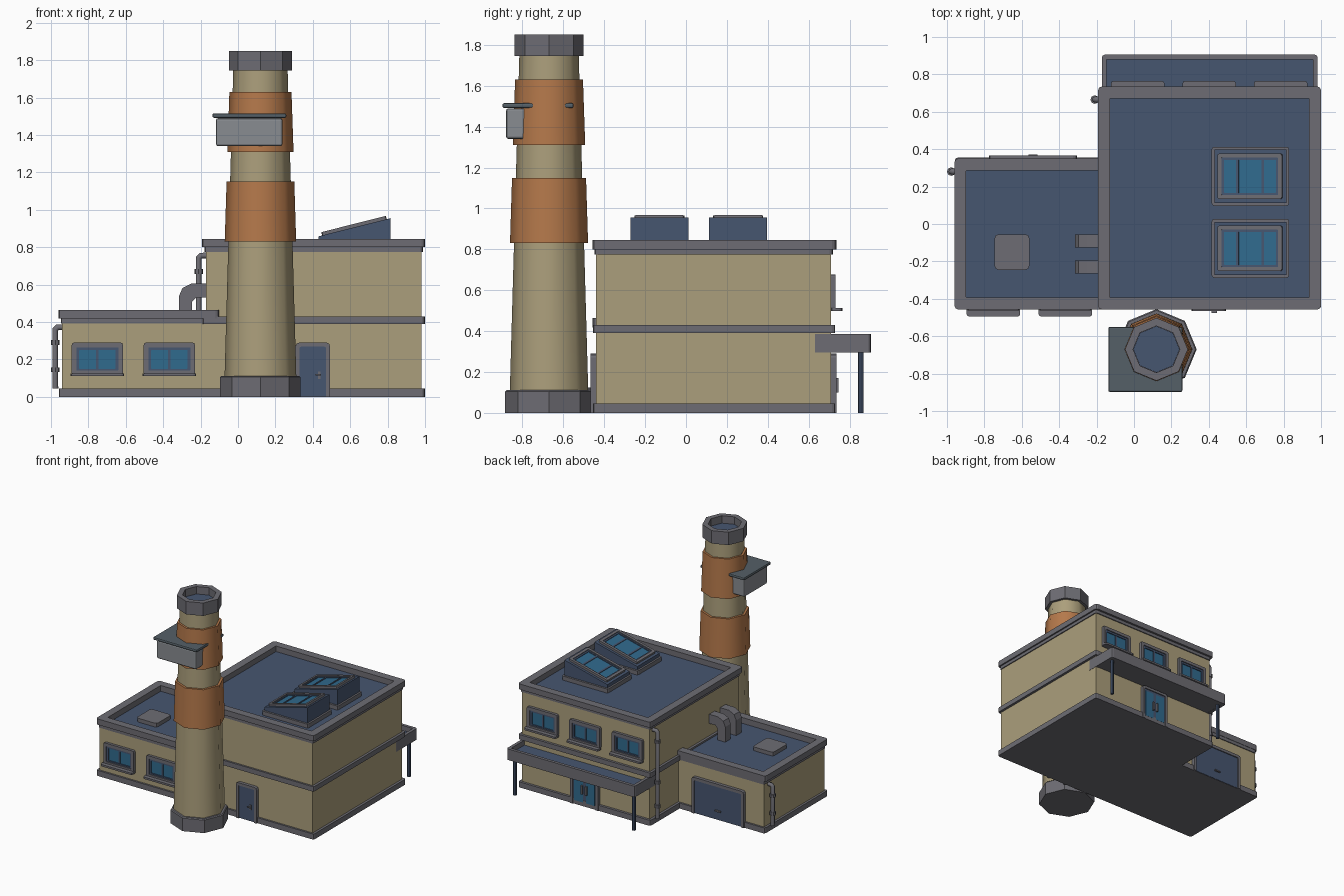
import bpy, bmesh, math
from mathutils import Matrix, Vector

if "Cube" in bpy.data.objects:
    bpy.data.objects.remove(bpy.data.objects["Cube"])


def material(name, col):
    m = bpy.data.materials.new(name)
    m.diffuse_color = (*col, 1)
    m.use_nodes = True
    m.node_tree.nodes["Principled BSDF"].inputs["Base Color"].default_value = m.diffuse_color
    return m


TAN = material("tan_wall", (.41, .345, .20))
GREY = material("grey_trim", (.155, .152, .172))
BLUE = material("dark_blue", (.062, .092, .16))
GLASS = material("glass_blue", (.03, .145, .27))
ORANGE = material("orange_band", (.46, .19, .07))
LIGHT = material("light_grey", (.25, .265, .285))
SLATE = material("slate", (.09, .115, .135))
I = Matrix()


def wall(x, y, z=0, back=False):
    """Local frame on a wall: u across, v up, w outwards."""
    s = -1 if back else 1
    return Matrix(((s, 0, 0, x), (0, 0, -s, y), (0, 1, 0, z), (0, 0, 0, 1)))


def finish(name, bm, mat, M=I, bevel=0):
    bmesh.ops.recalc_face_normals(bm, faces=bm.faces)
    bm.transform(M)
    me = bpy.data.meshes.new(name)
    bm.to_mesh(me)
    bm.free()
    me.materials.append(mat)
    ob = bpy.data.objects.new(name, me)
    bpy.context.collection.objects.link(ob)
    if bevel:
        b = ob.modifiers.new("bevel", 'BEVEL')
        b.width, b.segments = bevel, 2
    return ob


def rrect(u0, u1, v0, v1, c=0.0):
    """Rectangle outline, corners rounded by c."""
    if not c:
        return [(u0, v0), (u1, v0), (u1, v1), (u0, v1)]
    pts = []
    for u, v, a in ((u0 + c, v0 + c, 180), (u1 - c, v0 + c, 270), (u1 - c, v1 - c, 0), (u0 + c, v1 - c, 90)):
        for k in (0, 45, 90):
            t = math.radians(a + k)
            pts.append((u + c * math.cos(t), v + c * math.sin(t)))
    return pts


def prism(name, pts, w0, w1, mat, M=I, bevel=0):
    bm = bmesh.new()
    a, b = [[bm.verts.new((u, v, w)) for u, v in pts] for w in (w0, w1)]
    n = len(pts)
    bm.faces.new(a[::-1])
    bm.faces.new(b)
    for i in range(n):
        j = (i + 1) % n
        bm.faces.new((a[i], a[j], b[j], b[i]))
    return finish(name, bm, mat, M, bevel)


def box(name, u0, u1, v0, v1, w0, w1, mat, M=I, bevel=0, c=0):
    return prism(name, rrect(u0, u1, v0, v1, c), w0, w1, mat, M, bevel)


def ring(name, u0, u1, v0, v1, w0, w1, t, mat, M=I, c=.015):
    """Rectangular frame with rounded outer corners and thickness t."""
    bm = bmesh.new()
    out, inn = rrect(u0, u1, v0, v1, c), rrect(u0 + t, u1 - t, v0 + t, v1 - t, .003)
    loops = [[bm.verts.new((u, v, w)) for u, v in p]
             for p, w in ((out, w0), (out, w1), (inn, w1), (inn, w0))]
    for k in range(4):
        a, b = loops[k], loops[(k + 1) % 4]
        for i in range(12):
            j = (i + 1) % 12
            bm.faces.new((a[i], a[j], b[j], b[i]))
    return finish(name, bm, mat, M)


def lathe(name, prof, mat, x, y, n=8, smooth=False):
    bm = bmesh.new()
    loops = [[bm.verts.new((r * math.cos(k * math.tau / n), r * math.sin(k * math.tau / n), z))
              for k in range(n)] for r, z in prof]
    for a, b in zip(loops, loops[1:]):
        for i in range(n):
            j = (i + 1) % n
            bm.faces.new((a[i], a[j], b[j], b[i]))
    bm.faces.new(loops[0][::-1])
    bm.faces.new(loops[-1])
    bm.normal_update()
    for f in bm.faces:
        f.smooth = smooth and abs(f.normal.z) < .5
    return finish(name, bm, mat, Matrix.Translation((x, y, 0)))


# main block and side wing
box("main_walls", -.17, .98, -.44, .71, .01, .79, TAN)
box("wing_walls", -.94, -.1, -.44, .34, .01, .41, TAN)
box("main_base", -.19, 1, -.455, .73, 0, .045, GREY, c=.015)
box("wing_base", -.958, -.1, -.455, .355, 0, .045, GREY, c=.015)
box("main_roof", -.15, .95, -.42, .69, .78, .797, BLUE)
box("wing_roof", -.92, -.1, -.42, .32, .40, .416, BLUE)
box("middle_band", -.19, 1, -.455, .73, .39, .43, GREY, c=.015)
ring("main_parapet_lower", -.178, .988, -.447, .718, .775, .80, .04, GREY)
ring("main_parapet", -.192, 1, -.457, .735, .80, .845, .064, GREY, c=.02)
ring("wing_parapet_lower", -.947, -.1, -.447, .347, .392, .42, .04, GREY)
ring("wing_parapet", -.96, -.1, -.457, .35, .418, .465, .063, GREY, c=.02)

# chimney
CX, CY = .12, -.67
lathe("chimney_base", [(.215, 0), (.215, .105), (.208, .112)], GREY, CX, CY)
lathe("chimney_shaft", [(.192, .1), (.145, 1.76)], TAN, CX, CY, smooth=True)
lathe("lower_orange_band", [(.191, .83), (.181, 1.15)], ORANGE, CX, CY, smooth=True)
lathe("upper_orange_band", [(.177, 1.31), (.166, 1.63)], ORANGE, CX, CY, smooth=True)
lathe("chimney_cap", [(.168, 1.745), (.168, 1.85), (.125, 1.85), (.125, 1.77)], GREY, CX, CY)
lathe("chimney_opening", [(.124, 1.76), (.124, 1.79)], BLUE, CX, CY)
# box with a cover plate fixed to the chimney
box("chimney_box", -.118, .238, -.88, -.58, 1.34, 1.49, LIGHT, bevel=.012)
box("chimney_box_cover", -.137, .258, -.898, -.55, 1.492, 1.515, SLATE, bevel=.008)


def window(name, M):
    ring(name + "_frame", -.137, .137, .115, .29, 0, .022, .025, GREY, M, .012)
    ring(name + "_inner_frame", -.113, .113, .134, .266, 0, .014, .016, BLUE, M, .003)
    box(name + "_glass", -.11, .11, .137, .263, 0, .006, GLASS, M)
    box(name + "_mullion", -.007, .007, .14, .26, 0, .012, BLUE, M)
    box(name + "_sill", -.143, .143, -.055, 0, .11, .125, GREY,
        M @ Matrix(((1, 0, 0, 0), (0, 0, 1, 0), (0, -1, 0, 0), (0, 0, 0, 1))), c=.014)


for i, x in enumerate((-.752, -.367)):
    window(f"front_window_{i}", wall(x, -.44))
for i, x in enumerate((.02, .402, .784)):
    window(f"back_window_{i}", wall(x, .71, .388, True))


def door(name, M, hw, h, t, mat):
    """U shaped frame with clipped top corners, plus a panel."""
    def half(w, top, c):
        return [(w, 0), (w, top - c), (w - .3 * c, top - .3 * c), (w - c, top)]
    o, i = half(hw, h, .02), half(hw - t, h - t, .008)
    mir = lambda p: [(-u, v) for u, v in p[::-1]]
    prism(name + "_frame", o + mir(o) + mir(i)[::-1] + i[::-1], 0, .026, GREY, M)
    box(name + "_panel", -hw + t, hw - t, .002, h - t, 0, .018, mat, M)


# front door
F = wall(.4, -.44)
door("front_door", F, .093, .29, .022, BLUE)
box("front_door_handle_plate", .027, .041, .095, .135, .018, .024, GREY, F)
box("front_door_handle", .015, .045, .113, .121, .024, .036, GREY, F)
# glazed double door under the canopy
B = wall(.402, .71, 0, True)
door("double_door", B, .125, .29, .02, BLUE)
for s in (-1, 1):
    u0, u1 = sorted((s * .014, s * .092))
    box("double_door_glass", u0, u1, .03, .25, .017, .021, GLASS, B)
    u0, u1 = sorted((s * .012, s * .026))
    box("double_door_handle", u0, u1, .10, .17, .02, .036, GREY, B)
# garage door on the back of the wing
G = wall(-.54, .34, 0, True)
door("garage_door", G, .235, .295, .024, BLUE)
box("garage_handle", -.025, .025, .07, .08, .018, .032, GREY, G)

# canopy with posts
ring("canopy_edge", -.172, .982, .62, .905, .295, .385, .025, GREY)
box("canopy_underside", -.15, .96, .7, .89, .297, .33, GREY)
box("canopy_top", -.15, .96, .7, .89, .33, .345, BLUE)
for x in (-.13, .94):
    lathe("canopy_post", [(.014, 0), (.014, .3)], BLUE, x, .855)

# tilted roof skylights
for y in (-.13, .255):
    box("skylight_base", .415, .83, y - .158, y + .158, .79, .83, GREY, c=.015)
    prism("skylight_body", [(.43, .8), (.815, .8), (.815, .955), (.43, .858)], -.142, .142,
          BLUE, wall(0, y))
    S = Matrix.Translation((.6225, y, .9065)) @ Matrix.Rotation(-math.atan2(.097, .385), 4, 'Y')
    ring("skylight_frame", -.178, .178, -.122, .122, -.005, .018, .022, GREY, S, .012)
    ring("skylight_inner_frame", -.157, .157, -.101, .101, -.005, .011, .013, BLUE, S, .003)
    box("skylight_glass", -.15, .15, -.095, .095, -.005, .005, GLASS, S)
    for u in (-.07, .07):
        box("skylight_mullion", u - .007, u + .007, -.095, .095, 0, .01, BLUE, S)

# wing roof hatch and ducts
box("roof_hatch", -.745, -.56, -.245, -.055, .41, .447, GREY, c=.02)
for y in (-.09, -.23):
    prism("roof_duct", [(-.315, .41), (-.315, .54), (-.297, .582), (-.25, .605), (-.16, .605),
                        (-.16, .53), (-.225, .53), (-.245, .51), (-.245, .41)],
          -.035, .035, GREY, wall(0, y))


# drain pipes with collars
def drain(name, x, y, top, wall_x, collars):
    cu = bpy.data.curves.new(name, 'CURVE')
    cu.dimensions, cu.bevel_depth, cu.bevel_resolution, cu.use_fill_caps = '3D', .016, 2, True
    sp = cu.splines.new('POLY')
    pts = [(wall_x, top), (x + .012, top), (x, top - .012), (x, .045)]
    sp.points.add(len(pts) - 1)
    for p, (px, pz) in zip(sp.points, pts):
        p.co = (px, y, pz, 1)
    cu.materials.append(GREY)
    bpy.context.collection.objects.link(bpy.data.objects.new(name, cu))
    for z in collars:
        lathe(name + "_collar", [(.023, z - .013), (.023, z + .013)], GREY, x, y)


drain("wing_drain", -.977, .28, .372, -.93, (.145, .29))
drain("main_drain", -.21, .665, .755, -.16, (.145, .34, .67))
